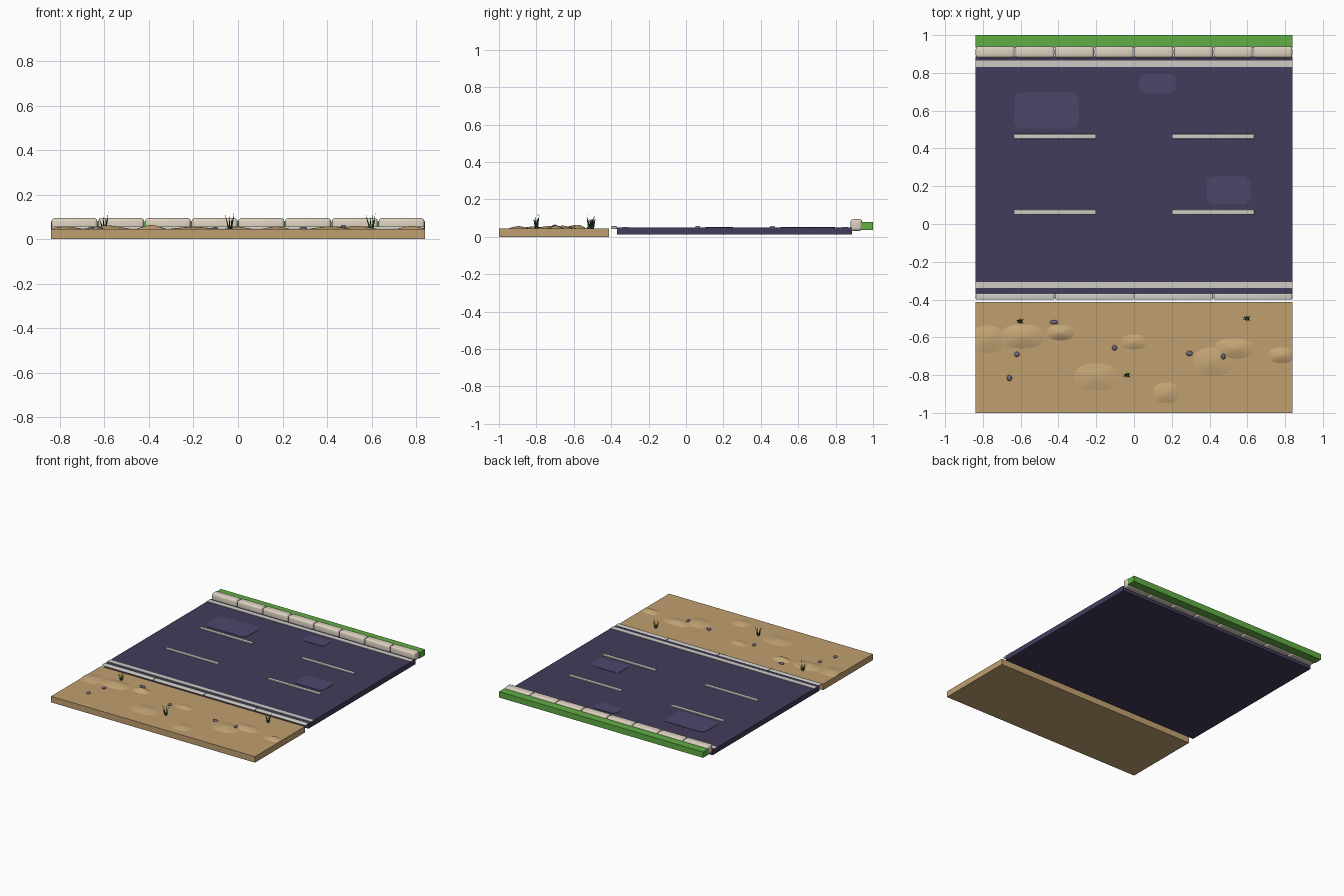
import bpy, bmesh, math, random
from mathutils import Vector, Matrix

if "Cube" in bpy.data.objects:
    bpy.data.objects.remove(bpy.data.objects["Cube"])
random.seed(4)


def mat(name, r, g, b):
    m = bpy.data.materials.new(name)
    m.diffuse_color = (r, g, b, 1)
    m.use_nodes = True
    m.node_tree.nodes["Principled BSDF"].inputs["Base Color"].default_value = m.diffuse_color
    return m


SAND = mat("sand", 0.53, 0.35, 0.16)
DUNE = mat("dune", 0.56, 0.38, 0.18)
ASPHALT = mat("asphalt", 0.055, 0.045, 0.105)
PATCH = mat("patch", 0.075, 0.062, 0.15)
PAINT = mat("paint", 0.62, 0.60, 0.56)
STONE = mat("stone", 0.72, 0.64, 0.53)
LAWN = mat("lawn", 0.12, 0.42, 0.06)
BLADE = mat("blade", 0.03, 0.12, 0.03)
PEBBLE = mat("pebble", 0.16, 0.14, 0.22)
HALF = 0.84


def finish(bm, name, material, smooth=False):
    bmesh.ops.recalc_face_normals(bm, faces=bm.faces)
    me = bpy.data.meshes.new(name)
    bm.to_mesh(me)
    bm.free()
    me.materials.append(material)
    ob = bpy.data.objects.new(name, me)
    bpy.context.collection.objects.link(ob)
    if smooth:
        bpy.context.view_layer.objects.active = ob
        ob.select_set(True)
        bpy.ops.object.shade_smooth_by_angle(angle=math.radians(35))
        ob.select_set(False)
    return ob


def box(name, x0, x1, y0, y1, z0, z1, material, bevel=0):
    bm = bmesh.new()
    bmesh.ops.create_cube(bm, size=1)
    for v in bm.verts:
        v.co = Vector(((x0 + x1) / 2 + v.co.x * (x1 - x0),
                       (y0 + y1) / 2 + v.co.y * (y1 - y0),
                       (z0 + z1) / 2 + v.co.z * (z1 - z0)))
    if bevel:
        bmesh.ops.bevel(bm, geom=bm.edges[:], offset=bevel, segments=3,
                        profile=0.5, affect='EDGES')
    return finish(bm, name, material, bool(bevel))


def rounded_patch(name, x0, x1, y0, y1, z0, z1, r):
    bm = bmesh.new()
    ring = []
    corners = [(x1 - r, y1 - r), (x0 + r, y1 - r), (x0 + r, y0 + r), (x1 - r, y0 + r)]
    for k, (cx, cy) in enumerate(corners):
        for i in range(6):
            a = math.pi / 2 * (k + i / 5)
            ring.append(bm.verts.new((cx + r * math.cos(a), cy + r * math.sin(a), z0)))
    f = bm.faces.new(ring)
    out = bmesh.ops.extrude_face_region(bm, geom=[f])
    for v in out["geom"]:
        if isinstance(v, bmesh.types.BMVert):
            v.co.z = z1
    finish(bm, name, PATCH)


def dune(name, cx, cy, rx, ry, h):
    # low dome in a squarish outline, cut off flush at the slab's sides
    bm = bmesh.new()
    n, top = 24, 0.0445
    peak = bm.verts.new((cx, cy, top + h))
    prev = None
    for t in (0.25, 0.5, 0.75, 1.0):
        ring = []
        for i in range(n):
            a = 2 * math.pi * i / n
            c, s = math.cos(a), math.sin(a)
            x = cx + rx * t * math.copysign(abs(c) ** 0.8, c)
            y = cy + ry * t * math.copysign(abs(s) ** 0.8, s)
            x = max(-HALF, min(HALF, x))
            ring.append(bm.verts.new((x, y, top + h * (1 - t ** 1.4))))
        for i in range(n):
            j = (i + 1) % n
            if prev:
                bm.faces.new((prev[i], ring[i], ring[j], prev[j]))
            else:
                bm.faces.new((peak, ring[i], ring[j]))
        prev = ring
    bmesh.ops.remove_doubles(bm, verts=bm.verts, dist=1e-5)
    finish(bm, name, DUNE, True)


# Sand shoulder
box("sand_slab", -HALF, HALF, -1, -0.413, 0, 0.045, SAND)
for i, d in enumerate([(-0.775, -0.61, 0.09, 0.075, 0.013), (-0.59, -0.595, 0.115, 0.065, 0.018),
                       (-0.39, -0.575, 0.072, 0.042, 0.02), (0, -0.625, 0.07, 0.04, 0.012),
                       (-0.2, -0.81, 0.12, 0.075, 0.012), (0.17, -0.895, 0.07, 0.055, 0.013),
                       (0.415, -0.73, 0.105, 0.078, 0.014), (0.53, -0.66, 0.105, 0.055, 0.016),
                       (0.78, -0.695, 0.07, 0.042, 0.016)]):
    dune(f"dune_{i}", *d)

# Pebbles
for i, (x, y, rx, ry) in enumerate([(-0.62, -0.69, 0.014, 0.014), (-0.66, -0.815, 0.014, 0.016),
                                    (-0.423, -0.52, 0.023, 0.011), (-0.103, -0.655, 0.013, 0.015),
                                    (0.293, -0.685, 0.018, 0.014), (0.473, -0.702, 0.012, 0.015)]):
    bm = bmesh.new()
    z = 0.057 if i == 5 else 0.048
    bmesh.ops.create_icosphere(bm, subdivisions=2, radius=1,
                               matrix=Matrix.Translation((x, y, z)) @ Matrix.Diagonal((rx, ry, 0.008, 1)))
    finish(bm, f"pebble_{i}", PEBBLE, True)

# Grass tufts made of thin leaning blades
for t, (x, y) in enumerate([(-0.6, -0.515), (0.6, -0.5), (-0.035, -0.8)]):
    bm = bmesh.new()
    for i in range(7):
        a = 2 * math.pi * i / 7
        lean = 0.0 if i == 0 else 0.022
        h = random.uniform(0.05, 0.082)
        base = Vector((x + 0.006 * math.cos(a), y + 0.004 * math.sin(a), 0.043))
        tip = base + Vector((lean * math.cos(a), 0.6 * lean * math.sin(a), h))
        ring = [bm.verts.new(base + Vector((0.004 * math.cos(b), 0.004 * math.sin(b), 0)))
                for b in (0, math.pi / 2, math.pi, 3 * math.pi / 2)]
        bm.faces.new(ring)
        apex = bm.verts.new(tip)
        for k in range(4):
            bm.faces.new((ring[k], ring[(k + 1) % 4], apex))
    finish(bm, f"grass_tuft_{t}", BLADE)

# Road with painted lines and repair patches
box("road", -HALF, HALF, -0.37, 0.887, 0.012, 0.05, ASPHALT)
box("edge_line_front", -HALF, HALF, -0.34, -0.307, 0.048, 0.053, PAINT)
box("edge_line_back", -HALF, HALF, 0.832, 0.865, 0.048, 0.053, PAINT)
for y in (0.063, 0.463):
    for x in (-0.42, 0.42):
        box("lane_dash", x - 0.217, x + 0.217, y - 0.013, y + 0.013, 0.046, 0.057, PAINT, 0.004)
for i, p in enumerate([(-0.632, -0.295, 0.505, 0.697), (0.03, 0.22, 0.692, 0.797),
                       (0.385, 0.617, 0.105, 0.252)]):
    rounded_patch(f"road_patch_{i}", *p, 0.048, 0.0525, 0.035)

# Low front kerb and tall back kerb
for i in range(4):
    x = -HALF + 0.42 * i
    box(f"low_kerb_{i}", x + 0.002, x + 0.418, -0.401, -0.368, 0.041, 0.057, PAINT, 0.006)
for i in range(8):
    x = -HALF + 0.21 * i
    box(f"kerb_stone_{i}", x + 0.002, x + 0.208, 0.88, 0.941, 0.032, 0.095, STONE, 0.014)

# Lawn strip behind the kerb
box("lawn_strip", -HALF, HALF, 0.935, 1.0, 0.036, 0.08, LAWN)
